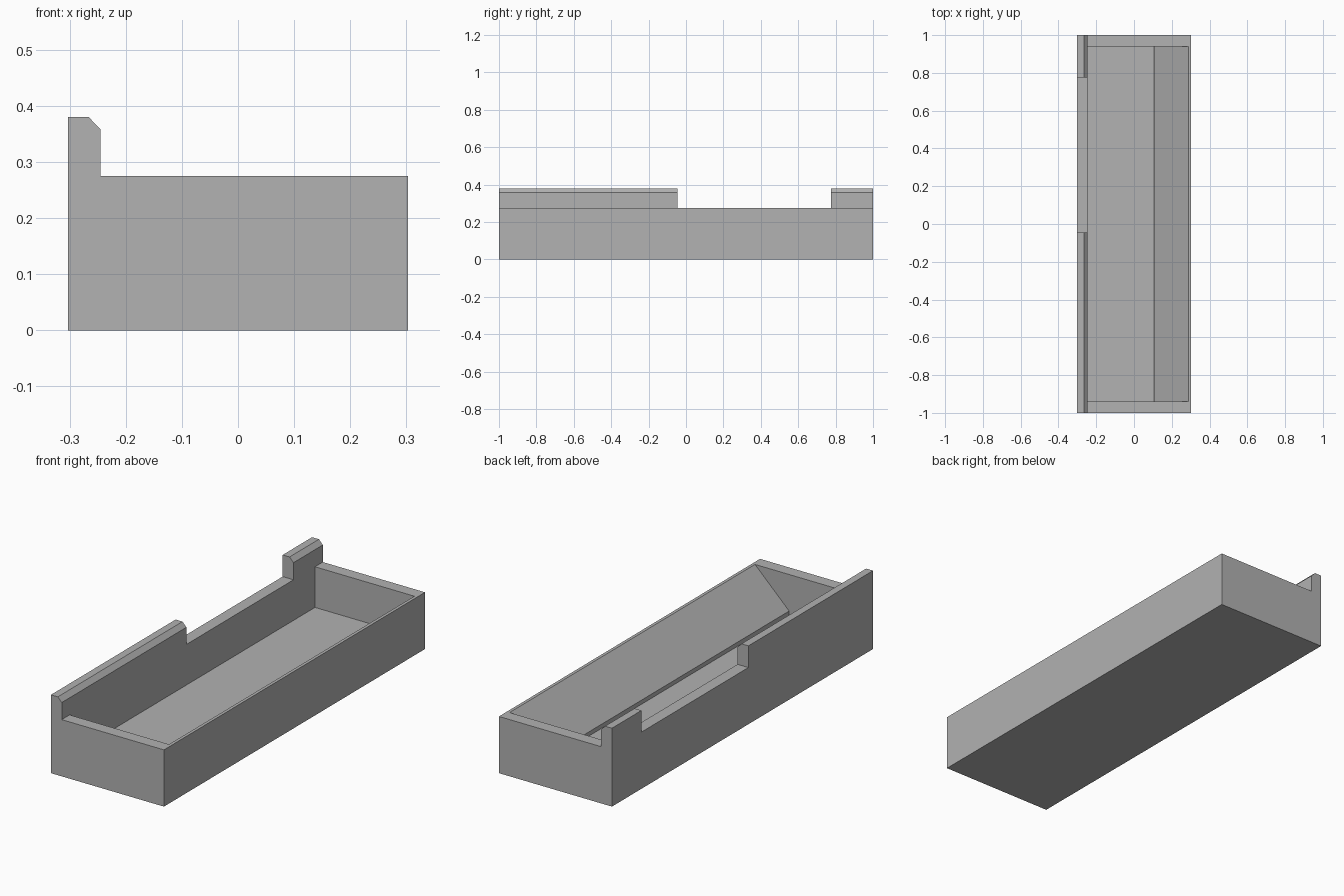
import bpy
import bmesh
from mathutils import Vector

cube = bpy.data.objects.get("Cube")
if cube:
    bpy.data.objects.remove(cube, do_unlink=True)

HALF_W, RIM, TOP = 0.303, 0.275, 0.38
WALL = -0.245          # inner face of the tall wall
FLOOR, LIP = 0.078, 0.098

grey = bpy.data.materials.new("plain_grey")
grey.use_nodes = True
colour = (0.445, 0.445, 0.445, 1)
grey.diffuse_color = colour
grey.node_tree.nodes["Principled BSDF"].inputs["Base Color"].default_value = colour


def extrude_profile(name, profile, y0, y1):
    """Closed prism from an (x, z) profile, running along y."""
    bm = bmesh.new()
    face = bm.faces.new([bm.verts.new((x, y0, z)) for x, z in profile])
    out = bmesh.ops.extrude_face_region(bm, geom=[face])
    moved = [v for v in out["geom"] if isinstance(v, bmesh.types.BMVert)]
    bmesh.ops.translate(bm, verts=moved, vec=Vector((0, y1 - y0, 0)))
    bmesh.ops.recalc_face_normals(bm, faces=bm.faces)
    mesh = bpy.data.meshes.new(name)
    bm.to_mesh(mesh)
    bm.free()
    mesh.materials.append(grey)
    obj = bpy.data.objects.new(name, mesh)
    bpy.context.collection.objects.link(obj)
    return obj


def cut(target, cutter):
    """Subtract the cutter, apply the result and drop the cutter."""
    cutter.hide_render = True
    mod = target.modifiers.new("cut", "BOOLEAN")
    mod.operation, mod.solver, mod.object = "DIFFERENCE", "EXACT", cutter
    bpy.context.view_layer.objects.active = target
    bpy.ops.object.modifier_apply(modifier=mod.name)
    bpy.data.objects.remove(cutter, do_unlink=True)


# Solid block with the chamfered tall wall along one side
tray = extrude_profile("tray", [
    (-HALF_W, 0), (HALF_W, 0), (HALF_W, RIM), (WALL, RIM),
    (WALL, TOP - 0.022), (WALL - 0.021, TOP), (-HALF_W, TOP)], -1, 1)

# Gap in the tall wall
cut(tray, extrude_profile("gap_cutter", [
    (-0.4, RIM), (-0.2, RIM), (-0.2, 0.5), (-0.4, 0.5)], -0.045, 0.775))

# Inner hollow: flat floor, small lip, then a ramp up to the thin rim
cut(tray, extrude_profile("hollow_cutter", [
    (WALL, FLOOR), (0.105, FLOOR), (0.105, LIP), (0.288, RIM),
    (0.288, 0.32), (WALL, 0.32)], -0.94, 0.94))
